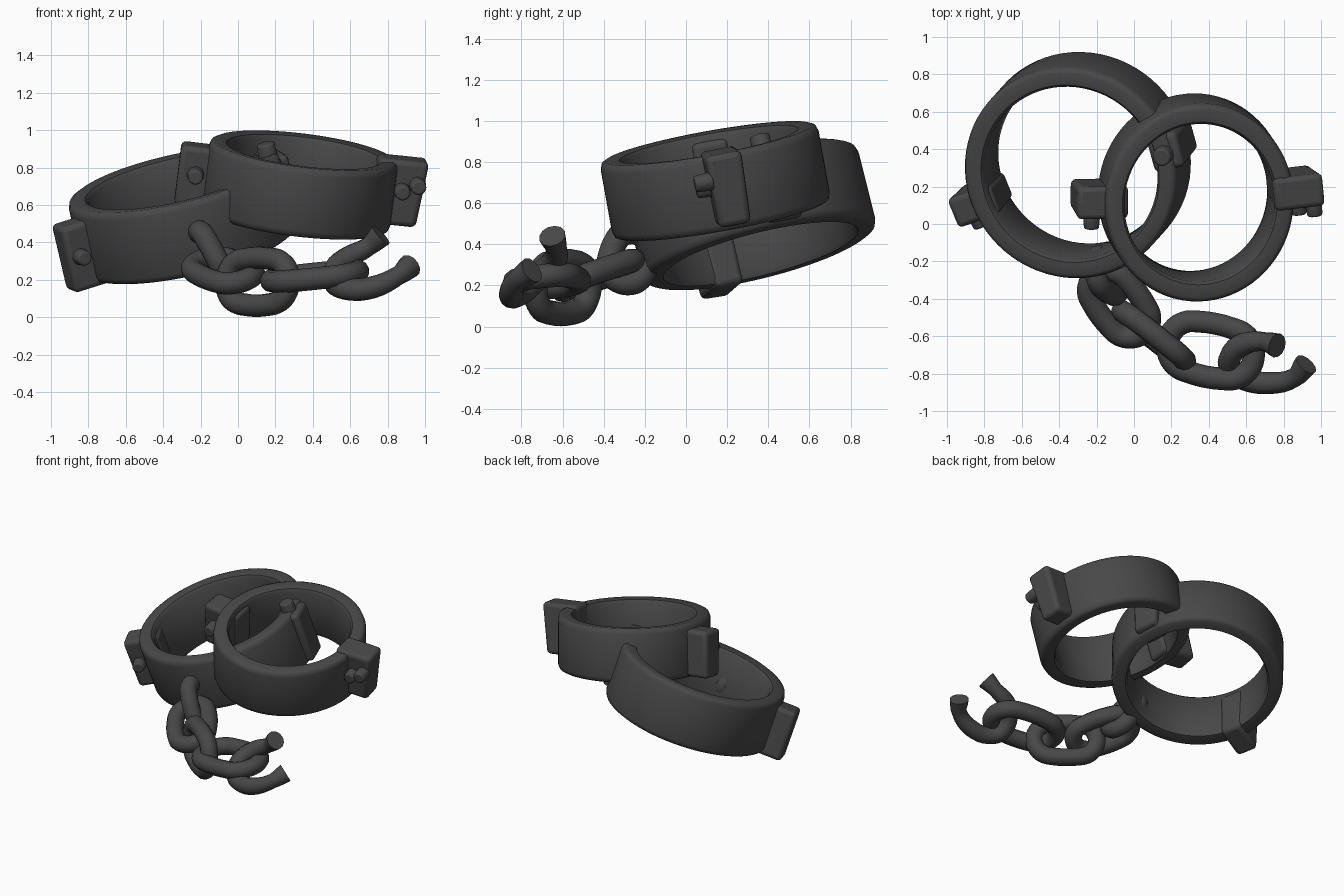
import bpy, bmesh
from math import sin, cos, pi, radians
from mathutils import Matrix, Vector

if "Cube" in bpy.data.objects:
    bpy.data.objects.remove(bpy.data.objects["Cube"])

# single dark iron colour
iron = bpy.data.materials.new("dark_iron")
iron.use_nodes = True
iron.diffuse_color = (0.065, 0.065, 0.065, 1)
bsdf = iron.node_tree.nodes["Principled BSDF"]
bsdf.inputs["Base Color"].default_value = iron.diffuse_color
bsdf.inputs["Roughness"].default_value = 0.7


def finish(name, mesh, matrix=Matrix(), bevel=0):
    mesh.materials.clear()
    mesh.materials.append(iron)
    ob = bpy.data.objects.new(name, mesh)
    bpy.context.collection.objects.link(ob)
    ob.matrix_world = matrix
    if bevel:
        mod = ob.modifiers.new("Bevel", "BEVEL")
        mod.width, mod.segments = bevel, 3
    bpy.ops.object.select_all(action="DESELECT")
    ob.select_set(True)
    bpy.context.view_layer.objects.active = ob
    bpy.ops.object.shade_smooth_by_angle(angle=radians(50))
    return ob


def from_bmesh(name, bm, matrix, bevel=0):
    bmesh.ops.recalc_face_normals(bm, faces=bm.faces)
    mesh = bpy.data.meshes.new(name)
    bm.to_mesh(mesh)
    bm.free()
    return finish(name, mesh, matrix, bevel)


def band(name, frame, radius, wall, height, squash):
    """Rounded rectangular section swept around the cuff axis."""
    bm = bmesh.new()
    h, c = height / 2, 0.028
    inner, steps = radius - wall, 72
    profile = [(inner, -h + c), (inner + c / 2, -h), (radius - c, -h), (radius - c / 3, -h + c / 3),
               (radius, -h + c * 1.3), (radius, h - c * 1.3), (radius - c / 3, h - c / 3),
               (radius - c, h), (inner + c / 2, h - c / 4), (inner, h - c)]
    rings = []
    for i in range(steps):
        a = 2 * pi * i / steps
        rings.append([bm.verts.new((r * cos(a) * squash, r * sin(a), z)) for r, z in profile])
    n = len(profile)
    for i in range(steps):
        p, q = rings[i], rings[(i + 1) % steps]
        for j in range(n):
            k = (j + 1) % n
            bm.faces.new((p[j], q[j], q[k], p[k]))
    return from_bmesh(name, bm, frame)


def lug(name, frame, angle, r0, r1, width, height, lift=0, taper=0.0):
    """Block through the band, narrowing slightly towards the bottom."""
    bm = bmesh.new()
    bmesh.ops.create_cube(bm, size=1)
    for v in bm.verts:
        low = v.co.z < 0
        v.co.x = r0 if v.co.x < 0 else r1 - (taper if low else 0)
        v.co.y *= width * (0.88 if low else 1)
        v.co.z = v.co.z * height + lift
    return from_bmesh(name, bm, frame @ Matrix.Rotation(radians(angle), 4, "Z"), 0.028)


def bolt(name, matrix, radius, length, sides=8):
    bm = bmesh.new()
    bmesh.ops.create_cone(bm, cap_ends=True, segments=sides, radius1=radius,
                          radius2=radius * 0.85, depth=length)
    return from_bmesh(name, bm, matrix, 0.012)


def side_bolt(name, frame, angle, r, side, z):
    """Bolt head standing out of the side of a lug."""
    m = (frame @ Matrix.Rotation(radians(angle), 4, "Z")
         @ Matrix.Translation((r, side, z))
         @ Matrix.Rotation(radians(-90 if side > 0 else 90), 4, "X"))
    return bolt(name, m, 0.05, 0.09)


def cuff_frame(centre, axis):
    turn = Vector((0, 0, 1)).rotation_difference(Vector(axis))
    return Matrix.Translation(centre) @ turn.to_matrix().to_4x4()


# lower, larger cuff
low = cuff_frame((-0.30, 0.315, 0.545), (-0.225, -0.25, 1))
band("large_cuff_band", low, 0.582, 0.108, 0.405, 1)
lug("large_cuff_outer_lug", low, 201, 0.46, 0.71, 0.17, 0.37, -0.035)
side_bolt("large_cuff_bolt", low, 201, 0.64, 0.1, -0.03)
lug("large_cuff_hinge", low, 14, 0.45, 0.62, 0.2, 0.38)
bolt("large_cuff_hinge_pin",
     low @ Matrix.Rotation(radians(13), 4, "Z") @ Matrix.Translation((0.53, 0, 0.12)), 0.06, 0.28, 10)

# upper, smaller cuff
high = cuff_frame((0.33, 0.142, 0.707), (0.125, -0.18, 1))
band("small_cuff_band", high, 0.538, 0.11, 0.378, 0.945)
lug("small_cuff_inner_lug", high, 180, 0.38, 0.655, 0.18, 0.33, -0.015)
side_bolt("small_cuff_inner_bolt", high, 180, 0.56, 0.12, 0)
lug("small_cuff_outer_lug", high, 6, 0.4, 0.67, 0.18, 0.36, 0.025, 0.03)
side_bolt("small_cuff_outer_bolt", high, 6, 0.62, -0.115, 0.08)
side_bolt("small_cuff_lower_bolt", high, 6, 0.54, -0.105, 0.04)


def tube(name, points, radius, closed, scales=None):
    cu = bpy.data.curves.new(name, "CURVE")
    cu.dimensions = "3D"
    cu.bevel_depth, cu.bevel_resolution = radius, 4
    cu.use_fill_caps = True
    sp = cu.splines.new("BEZIER")
    sp.bezier_points.add(len(points) - 1)
    sp.use_cyclic_u = closed
    sp.resolution_u = 4
    for i, (bp, p) in enumerate(zip(sp.bezier_points, points)):
        bp.co = p
        bp.handle_left_type = bp.handle_right_type = "AUTO"
        bp.radius = scales[i] if scales else 1
    tmp = bpy.data.objects.new(name + "_path", cu)
    bpy.context.collection.objects.link(tmp)
    deps = bpy.context.evaluated_depsgraph_get()
    mesh = bpy.data.meshes.new_from_object(tmp.evaluated_get(deps))
    bpy.data.objects.remove(tmp)
    return finish(name, mesh)


def link(name, centre, along, across, half_len, half_wid):
    """Closed stadium-shaped chain link."""
    c, u = Vector(centre), Vector(along).normalized()
    w = Vector(across)
    w = (w - u * w.dot(u)).normalized()
    pts = []
    for end in (1, -1):
        for k in range(7):
            a = -pi / 2 + pi * k / 6
            pts.append(c + end * (u * (half_len - half_wid + half_wid * cos(a))
                                  + w * half_wid * sin(a)))
    tube(name, pts, 0.06, True)


# chain hanging from the large cuff
link("chain_link_1", (-0.145, -0.275, 0.335), (0.12, -0.08, -0.22), (-0.2, 1, 0), 0.14, 0.09)
link("chain_link_2", (-0.08, -0.43, 0.25), (0.25, -0.34, -0.11), (0.2, 0.13, 0.08), 0.205, 0.115)
link("chain_link_3", (0.105, -0.60, 0.19), (0.42, -0.33, 0), (0.05, 0.06, 1), 0.213, 0.122)
link("chain_link_4", (0.41, -0.675, 0.22), (0.5, -0.1, 0.05), (0.05, 0.25, 0.03), 0.235, 0.138)

# last link, snapped open
tube("broken_link",
     [(0.765, -0.65, 0.44), (0.70, -0.63, 0.38), (0.59, -0.64, 0.32), (0.52, -0.70, 0.26),
      (0.52, -0.78, 0.18), (0.59, -0.83, 0.15), (0.72, -0.85, 0.16), (0.86, -0.82, 0.225),
      (0.92, -0.75, 0.275)], 0.06, False, [1.1, 0.85, 1, 1, 1, 1, 1, 0.85, 1.1])
